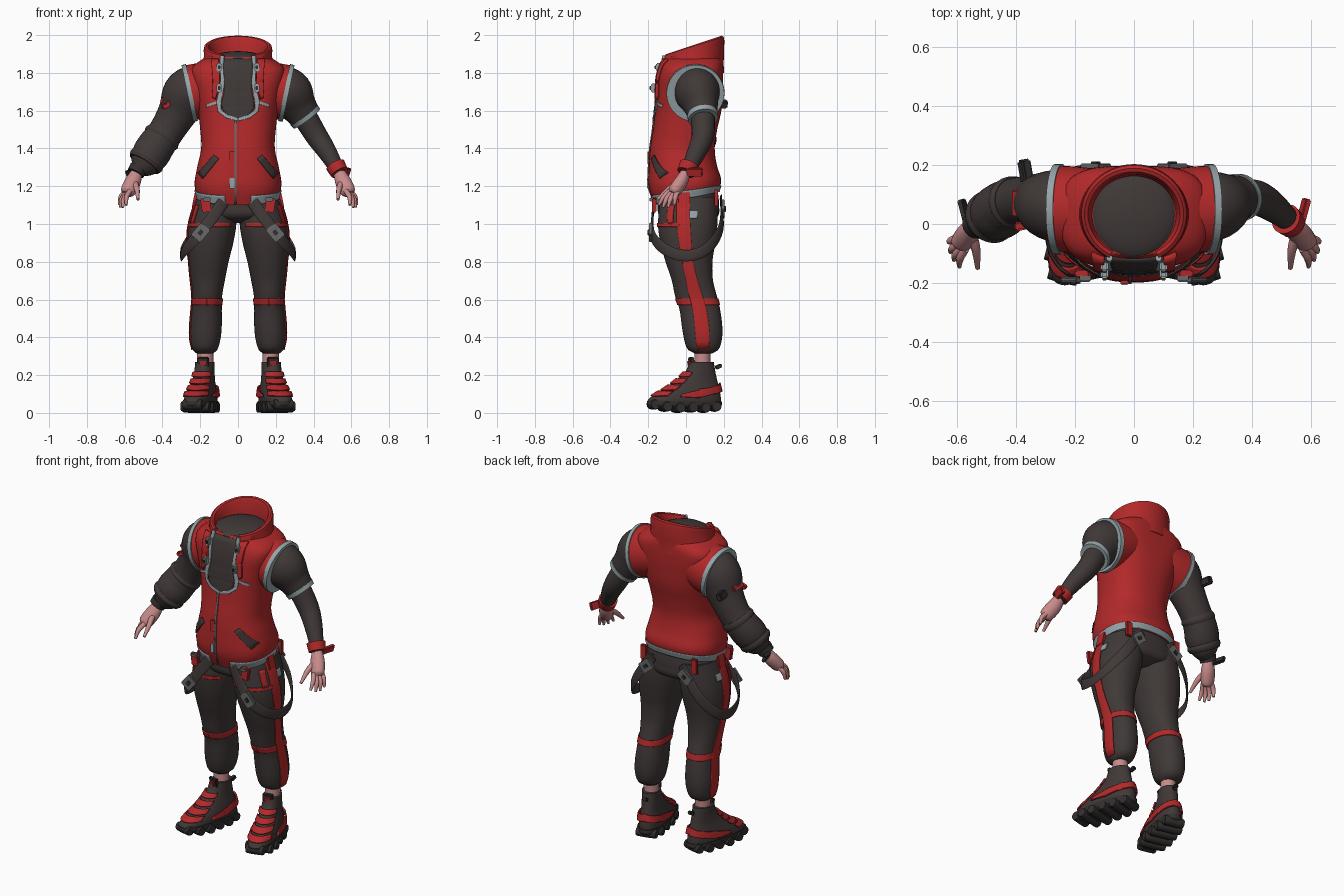
import bpy, bmesh
from math import sin, cos, asin, radians, pi, copysign
from mathutils import Vector, Matrix, Euler

if "Cube" in bpy.data.objects:
    bpy.data.objects.remove(bpy.data.objects["Cube"])


def colour(name, r, g, b):
    m = bpy.data.materials.new(name)
    m.diffuse_color = (r, g, b, 1)
    m.use_nodes = True
    bsdf = m.node_tree.nodes["Principled BSDF"]
    bsdf.inputs["Base Color"].default_value = (r, g, b, 1)
    bsdf.inputs["Roughness"].default_value = 0.8
    return m


RED = colour("red cloth", 0.45, 0.022, 0.023)
DARK = colour("charcoal cloth", 0.05, 0.04, 0.038)
BLACK = colour("black rubber", 0.033, 0.029, 0.028)
GREY = colour("pale grey trim", 0.30, 0.37, 0.39)
METAL = colour("buckle grey", 0.14, 0.14, 0.14)
SKIN = colour("skin", 0.58, 0.26, 0.26)
made = []


def finish(name, bm, mat, mirror=False, thick=0):
    bmesh.ops.recalc_face_normals(bm, faces=bm.faces)
    me = bpy.data.meshes.new(name)
    bm.to_mesh(me)
    bm.free()
    me.materials.append(mat)
    ob = bpy.data.objects.new(name, me)
    bpy.context.collection.objects.link(ob)
    if thick:
        mod = ob.modifiers.new("thickness", "SOLIDIFY")
        mod.thickness, mod.offset = thick, 0
    if mirror:
        ob.modifiers.new("mirror", "MIRROR").use_mirror_merge = False
    made.append(ob)


def grid(name, rows, mat, mirror=False, closed=False, caps=False, thick=0):
    bm = bmesh.new()
    v = [[bm.verts.new(p) for p in r] for r in rows]
    n = len(v[0])
    for a, b in zip(v, v[1:]):
        for j in range(n if closed else n - 1):
            k = (j + 1) % n
            bm.faces.new((a[j], a[k], b[k], b[j]))
    if caps:
        bm.faces.new(v[0])
        bm.faces.new(v[-1])
    finish(name, bm, mat, mirror, thick)


def blend(keys, t):
    """Smooth interpolation of key tuples by their first value."""
    last = len(keys) - 1
    i = max([k for k in range(last) if keys[k][0] <= t + 1e-9] or [0])

    def slope(k):
        p, q = keys[max(k - 1, 0)], keys[min(k + 1, last)]
        return [(y - x) / (q[0] - p[0]) for x, y in zip(p, q)]
    a, b = keys[i], keys[i + 1]
    h = b[0] - a[0]
    u = min(max((t - a[0]) / h, 0), 1)
    return [p + u * u * (3 - 2 * u) * (q - p) + h * u * (1 - u) * ((1 - u) * m - u * w)
            for p, q, m, w in zip(a, b, slope(i), slope(i + 1))]


class Shell:
    """Upright loft; each row is (z, centre x, front y, back y, half width, squareness)."""

    def __init__(self, rows, turn=0, dip=0):
        self.rows, self.dip, self.turn = rows, dip, Matrix.Rotation(radians(turn), 3, 'Z')

    def point(self, a, z, off=0):
        _, cx, y0, y1, rx, n = blend(self.rows, z)
        s, c = sin(a), cos(a)
        x = cx + (rx + off) * copysign(abs(s) ** (2 / n), s)
        y = (y0 + y1) / 2 - ((y1 - y0) / 2 + off) * copysign(abs(c) ** (2 / n), c)
        drop = self.dip * c * max(0, 1 - (z - self.rows[0][0]) / .2)
        pivot = Vector((0.175, 0.085, 0))
        return self.turn @ (Vector((x, y, z - drop)) - pivot) + pivot

    def angle(self, x, z):
        _, cx, _, _, rx, n = blend(self.rows, z)
        q = max(-1, min(1, (x - cx) / rx))
        return copysign(asin(abs(q) ** (n / 2)), q)

    def build(self, name, mat, mirror=False, sides=56):
        z0, z1 = self.rows[0][0], self.rows[-1][0]
        rings = [[self.point(2 * pi * j / sides, z0 + (z1 - z0) * i / 48) for j in range(sides)]
                 for i in range(49)]
        grid(name, rings, mat, mirror, closed=True, caps=True)

    def panel(self, name, ribs, mat, mirror=False, deg=False, off=0.003, across=12, thick=0.006):
        """Thin plate on the shell through ribs of two (x or degrees, z) ends."""
        rows = []
        for (a, b), (c, d) in zip(ribs, ribs[1:]):
            for i in range(7):
                p, q = Vector(a).lerp(Vector(c), i / 6), Vector(b).lerp(Vector(d), i / 6)
                line = [p.lerp(q, j / across) for j in range(across + 1)]
                rows.append([self.point(radians(u) if deg else self.angle(u, z), z, off)
                             for u, z in line])
        grid(name, rows, mat, mirror, thick=thick)

    def band(self, name, a0, a1, z0, z1, mat, mirror=False, off=0.003):
        self.panel(name, [((a0, z0), (a1, z0)), ((a0, z1), (a1, z1))], mat, mirror, True, off, 56)


def tube(name, pts, mat, mirror=False, flat=1, hub=None, sides=20, steps=6):
    """Round or flat tube through points (x, y, z, radius)."""
    keys = [(i, *p) for i, p in enumerate(pts)]
    n = (len(pts) - 1) * steps
    path = [blend(keys, i / steps)[1:] for i in range(n + 1)]
    rings = []
    for i, (x, y, z, r) in enumerate(path):
        p = Vector((x, y, z))
        t = (Vector(path[min(i + 1, n)][:3]) - Vector(path[max(i - 1, 0)][:3])).normalized()
        ref = p - Vector((hub[0], hub[1], z)) if hub else Vector((0, 1, 0))
        thin = (ref - ref.dot(t) * t).normalized()
        wide = t.cross(thin)
        rings.append([p + r * (flat * cos(a) * thin + sin(a) * wide)
                      for a in (2 * pi * k / sides for k in range(sides))])
    grid(name, rings, mat, mirror, closed=True, caps=True)


def box(name, at, size, mat, mirror=False, rot=(0, 0, 0)):
    bm = bmesh.new()
    turn = Euler([radians(r) for r in rot]).to_matrix().to_4x4()
    bmesh.ops.create_cube(bm, size=1, matrix=Matrix.Translation(at) @ turn @ Matrix.Diagonal((*size, 1)))
    bmesh.ops.bevel(bm, geom=bm.edges[:], offset=min(size) * 0.2, segments=2, affect='EDGES')
    finish(name, bm, mat, mirror)


# Vest body, hem lower at the front
vest = Shell([(1.135, 0, -.165, .172, .213, 2.4), (1.21, 0, -.195, .186, .23, 2.4),
              (1.3, 0, -.197, .165, .216, 2.3), (1.4, 0, -.19, .152, .195, 2.3),
              (1.5, 0, -.175, .165, .2, 2.4), (1.6, 0, -.165, .187, .212, 2.6),
              (1.7, 0, -.155, .195, .23, 3), (1.78, 0, -.145, .197, .245, 3.4),
              (1.83, 0, -.132, .196, .243, 3.2), (1.865, 0, -.122, .192, .2, 2.6),
              (1.885, 0, -.11, .185, .16, 2.2)], dip=.035)
vest.build("vest_body", RED)
vest.panel("shirt_front", [((-.08, 1.875), (.08, 1.875)), ((-.072, 1.7), (.072, 1.7)), ((-.09, 1.62), (.09, 1.62)),
                           ((-.06, 1.575), (.06, 1.575)), ((-.01, 1.558), (.01, 1.558))], DARK)
vest.panel("opening_trim", [((.08, 1.87), (.095, 1.87)), ((.07, 1.74), (.09, 1.74)), ((.088, 1.64), (.112, 1.65)),
                            ((.086, 1.605), (.104, 1.595)), ((.055, 1.578), (.06, 1.56)),
                            ((0, 1.56), (0, 1.545))], GREY, True, off=.005)
vest.panel("lapel_edge", [((.097, 1.87), (.135, 1.87)), ((.092, 1.74), (.128, 1.75)),
                          ((.114, 1.66), (.13, 1.67))], RED, True, off=.009, thick=.018)
vest.panel("chest_trim", [((.112, 1.65), (.112, 1.635)), ((.165, 1.632), (.165, 1.617))], GREY, True)
vest.panel("front_zip", [((-.018, 1.55), (-.008, 1.55)), ((-.018, 1.14), (-.008, 1.14))], METAL)
vest.panel("slash_pocket", [((.1, 1.345), (.125, 1.365)), ((.185, 1.25), (.208, 1.275))], DARK, True)
vest.band("hem_trim", 14, 346, 1.137, 1.177, GREY)
box("zip_pull_upper", (-.032, -.197, 1.35), (.026, .012, .07), RED)
box("zip_pull_lower", (-.032, -.2, 1.215), (.026, .012, .055), GREY)
for z, y in ((1.83, -.142), (1.72, -.168)):
    box("lapel_clasp", (.1, y, z), (.026, .035, .045), GREY, True)
    box("clasp_pin", (.1, y - .018, z), (.014, .012, .02), BLACK, True)

# Armholes
tube("armhole", [(.08, .05, 1.735, .13), (.18, .05, 1.712, .143), (.255, .05, 1.694, .148)], RED, True, sides=40)
tube("armhole_trim", [(.244, .05, 1.696, .154), (.268, .05, 1.691, .153)], GREY, True, sides=40, steps=2)

# Standing collar flaring into the shoulders, and neck
rings = []
for i in range(49):
    a = radians(28 + 304 * i / 48)
    top = 1.945 - .052 * cos(a)
    section = ((.2, 1.8), (.196, 1.85), (.18, 1.885), (.182, top - .025), (.178, top - .006), (.168, top),
               (.156, top - .004), (.148, top - .025), (.14, 1.87), (.14, 1.8))
    rings.append([(r * sin(a), .033 - (r - .012) * cos(a) * (1 if r < .185 else .9), z) for r, z in section])
grid("collar", rings, RED, closed=True, caps=True)
tube("collar_edge_trim", [(.083, -.115, 1.89, .011), (.086, -.125, 1.83, .011)], GREY, True)
bm = bmesh.new()
bmesh.ops.create_uvsphere(bm, u_segments=40, v_segments=16, radius=1,
                          matrix=Matrix.Translation((0, .033, 1.87)) @ Matrix.Diagonal((.148, .152, .045, 1)))
finish("neck_cap", bm, DARK)

# Left arm with short sleeve
tube("left_short_sleeve", [(.18, .055, 1.72, .125), (.265, .062, 1.69, .133), (.32, .08, 1.62, .1),
                           (.358, .09, 1.565, .083)], DARK, flat=.9, sides=32)
tube("left_sleeve_trim", [(.35, .088, 1.577, .09), (.365, .091, 1.557, .086)], GREY, flat=.92, sides=32, steps=2)
tube("left_forearm", [(.33, .085, 1.61, .066), (.41, .09, 1.475, .06), (.47, .058, 1.385, .051),
                      (.54, 0, 1.265, .034)], DARK)
tube("left_wristband", [(.515, .017, 1.312, .053), (.537, -.001, 1.272, .048)], RED, steps=2)
box("left_wristband_tail", (.575, .045, 1.275), (.02, .085, .045), RED, rot=(0, 20, -15))

# Right arm with puffy long sleeve
tube("right_sleeve", [(-.18, .055, 1.72, .125), (-.265, .062, 1.69, .133), (-.32, .075, 1.59, .105),
                      (-.38, .075, 1.49, .093), (-.43, .06, 1.42, .098), (-.465, .035, 1.365, .099),
                      (-.5, .015, 1.315, .078), (-.525, 0, 1.285, .045)], DARK, flat=.92, sides=32)
for x, y, z, r in ((-.405, .07, 1.455, .098), (-.485, .024, 1.335, .096)):
    tube("sleeve_fold", [(x + .012, y + .004, z + .018, r * .96), (x, y, z, r + .003),
                         (x - .012, y - .006, z - .018, r * .93)], DARK, flat=.92, sides=32)
tube("right_wristband", [(-.525, .005, 1.298, .049), (-.542, -.005, 1.268, .046)], BLACK, steps=2)
box("right_wristband_tail", (-.575, .045, 1.265), (.02, .08, .04), BLACK, rot=(0, -20, 15))
box("sleeve_plate", (-.365, .165, 1.635), (.035, .11, .045), BLACK, rot=(0, 25, 10))
box("sleeve_red_tab", (-.398, .07, 1.66), (.018, .09, .035), RED, rot=(0, 35, 0))
box("sleeve_red_tag", (-.375, -.005, 1.63), (.06, .03, .026), RED, rot=(0, -25, 10))
box("sleeve_red_strip", (-.355, .0, 1.655), (.026, .03, .05), RED, rot=(0, 35, 0))
box("shoulder_clip", (-.357, .03, 1.74), (.014, .06, .04), GREY, rot=(0, 40, 0))

# Hands
tube("palm", [(.535, 0, 1.275, .03), (.556, -.025, 1.225, .042), (.582, -.06, 1.175, .04),
              (.59, -.072, 1.16, .025)], SKIN, True, flat=.85)
knuckles = ((.572, -.085, 1.175), (.584, -.08, 1.163), (.594, -.065, 1.16), (.598, -.045, 1.17))
tips = ((.592, -.145, 1.1), (.61, -.122, 1.088), (.622, -.095, 1.088), (.628, -.062, 1.1))
for k, t in zip(knuckles, tips):
    mid = Vector(k).lerp(Vector(t), .5) + Vector((.008, -.003, .006))
    tube("finger", [(*k, .014), (*mid, .013), (*t, .007)], SKIN, True, sides=10, steps=4)
tube("thumb", [(.55, -.03, 1.225, .018), (.535, -.09, 1.185, .015), (.53, -.15, 1.13, .008)],
     SKIN, True, sides=10, steps=4)

# Trousers
Shell([(1.005, 0, -.06, .1, .07, 2), (1.035, 0, -.135, .165, .19, 2.4), (1.1, 0, -.15, .175, .22, 2.5),
       (1.2, 0, -.15, .165, .2, 2.4)]).build("trouser_hips", DARK)
leg = Shell([(.315, .175, .045, .14, .045, 2), (.335, .175, .01, .172, .066, 2.1), (.39, .173, -.01, .19, .08, 2.2),
             (.46, .17, -.022, .192, .084, 2.2), (.55, .166, -.035, .18, .08, 2.2),
             (.62, .163, -.058, .163, .079, 2.2), (.7, .16, -.075, .143, .09, 2.2),
             (.8, .155, -.108, .14, .105, 2.2), (.9, .147, -.135, .155, .122, 2.2),
             (1, .135, -.148, .166, .126, 2.2), (1.14, .115, -.135, .165, .105, 2.2)])
leg.build("trouser_leg", DARK, True)
leg.band("knee_band", 0, 360, .572, .606, RED, True, off=.002)
leg.panel("side_stripe", [((70, .335), (108, .335)), ((73, .6), (106, .6)), ((76, .8), (98, .8)),
                          ((68, 1.13), (91, 1.13))], RED, True, True)
leg.band("pocket_edge", -45, 75, .985, 1.005, RED, True, off=.002)
leg.panel("pocket_slant", [((.205, 1.1), (.222, 1.1)), ((.235, 1.0), (.25, 1.0))], RED, True, off=.002)
leg.panel("hip_mark", [((92, 1.03), (106, 1.03)), ((92, 1.07), (106, 1.07))], GREY, True, True)

# Hanging straps, buckles and tags
tube("hanging_strap", [(.075, -.165, 1.12, .032), (.14, -.178, 1.03, .032), (.215, -.175, .935, .032),
                       (.278, -.11, .865, .03), (.3, .0, .832, .03), (.287, .11, .868, .03),
                       (.21, .185, .98, .03), (.1, .185, 1.14, .03)],
     DARK, True, flat=.2, hub=(.12, .01), sides=12)
for x, y, z, tilt in ((.198, -.188, .955, -40), (.13, .196, 1.08, -50)):
    box("strap_buckle", (x, y, z), (.066, .018, .085), METAL, True, rot=(0, tilt, 0))
    box("buckle_centre", (x, y * 1.05, z), (.022, .012, .028), BLACK, True, rot=(0, tilt, 0))
box("front_tag", (.17, -.168, 1.1), (.05, .025, .075), RED, True, rot=(0, 8, 0))
box("front_tag_clip", (.165, -.183, 1.13), (.04, .02, .022), METAL, True)
box("side_tag", (.228, -.01, 1.13), (.016, .06, .09), RED, True, rot=(0, -12, 0))
box("back_tag", (.17, .16, 1.14), (.04, .02, .09), RED, True)

# Ankles
tube("ankle", [(.172, .085, .2, .043), (.174, .088, .34, .043)], SKIN, True)

# Shoes
TURN = 14
upper = Shell([(.035, .175, -.205, .18, .064, 2.3), (.065, .175, -.21, .186, .072, 2.4),
               (.1, .175, -.17, .183, .07, 2.3), (.135, .175, -.11, .176, .063, 2.2),
               (.175, .175, -.055, .166, .055, 2.1), (.22, .175, -.005, .156, .051, 2.1),
               (.27, .175, .018, .148, .051, 2)], TURN)
upper.build("shoe_upper", DARK, True)
for z in (.1, .132, .166, .202):
    upper.panel("shoe_strap", [((-55, z - .01), (55, z - .01)), ((-55, z + .014), (55, z + .014))],
                RED, True, True, off=.007, across=20, thick=.009)
upper.panel("heel_band", [((78, .085), (78, .1)), ((100, .08), (100, .125)), ((130, .1), (130, .14)),
                          ((180, .118), (180, .158)), ((230, .1), (230, .14)), ((260, .08), (260, .125)),
                          ((282, .085), (282, .1))], RED, True, True, off=.01, thick=.009)
Shell([(.022, .175, -.185, .165, .056, 2.3), (.04, .175, -.212, .19, .073, 2.4),
       (.064, .175, -.214, .19, .075, 2.4)], TURN).build("shoe_sole", BLACK, True)
spin = Matrix.Rotation(radians(TURN), 3, 'Z')
for y, z, w in ((-.18, .045, .045), (-.12, .034, .068), (-.05, .028, .074), (.02, .03, .07),
                (.09, .028, .066), (.152, .034, .052)):
    ends = [spin @ Vector((s * w, y - .085, 0)) + Vector((.175, .085, z)) for s in (-1.12, -.95, .95, 1.12)]
    tube("sole_lug", [(*e, r) for e, r in zip(ends, (.018, .027, .027, .018))], BLACK, True, sides=12, steps=3)
box("heel_pull", (.155, .172, .245), (.025, .035, .02), BLACK, True, rot=(25, 0, TURN))
box("shoe_tongue", (.183, .03, .265), (.06, .02, .06), BLACK, True, rot=(10, 0, TURN))
box("tongue_tab", (.186, .017, .262), (.035, .012, .026), RED, True, rot=(10, 0, TURN))

# Smooth shading with sharp edges kept
bpy.ops.object.select_all(action='DESELECT')
for ob in made:
    ob.select_set(True)
bpy.context.view_layer.objects.active = made[0]
bpy.ops.object.shade_smooth_by_angle(angle=radians(40))
